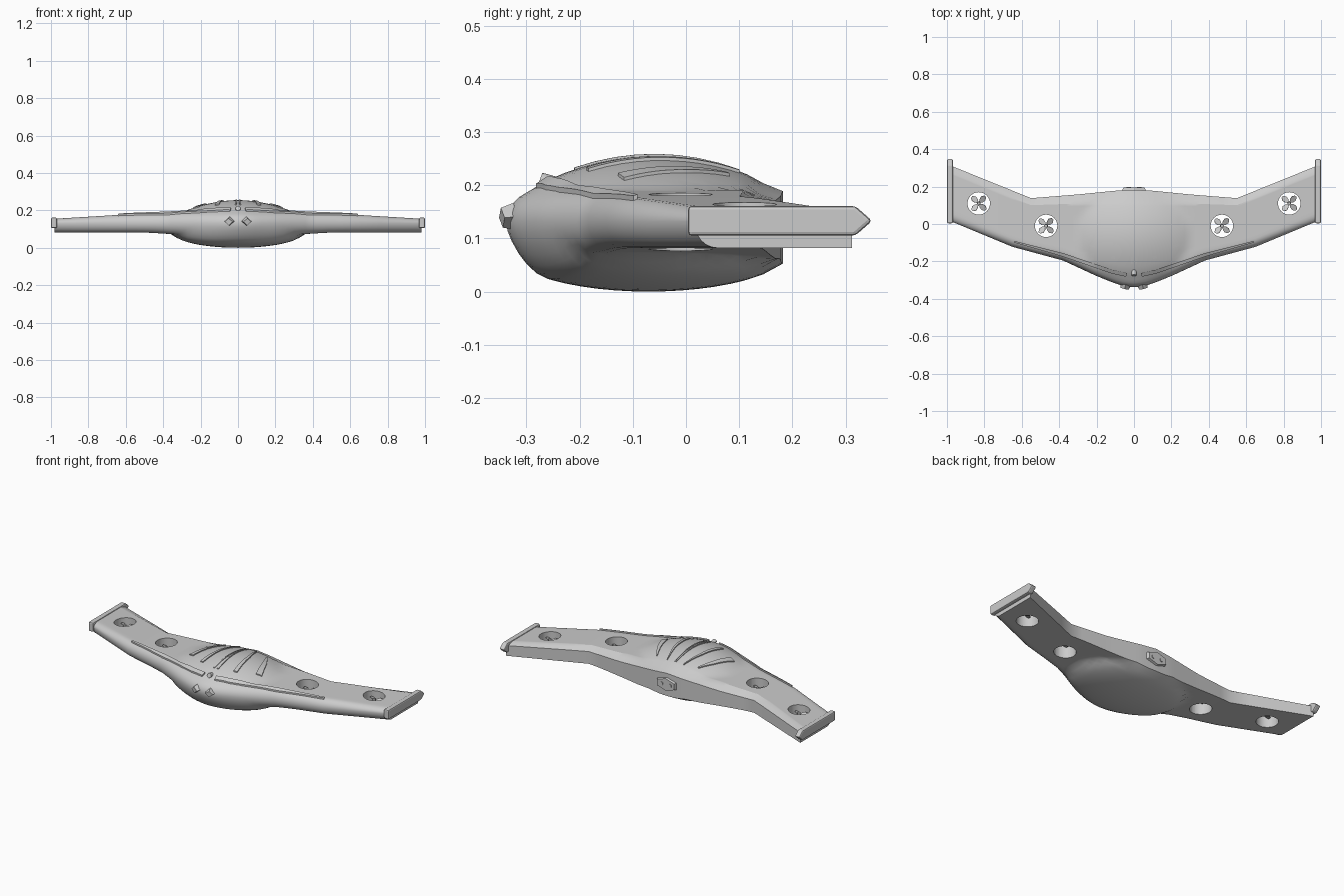
import bpy, bmesh
from math import sqrt, pi, cos, sin, hypot, radians
from mathutils import Matrix

if "Cube" in bpy.data.objects:
    bpy.data.objects.remove(bpy.data.objects["Cube"])

ZMID = 0.132


def lerp(table, x):
    x = abs(x)
    for (x0, a), (x1, b) in zip(table, table[1:]):
        if x <= x1:
            return a + (b - a) * (x - x0) / (x1 - x0)
    return table[-1][1]


# Planform and thickness curves along the span
LEAD = [(0, -.338), (.05, -.333), (.1, -.318), (.2, -.278), (.38, -.195), (.65, -.122), (.98, .015)]
TRAIL = [(0, .182), (.1, .178), (.3, .158), (.55, .138), (.98, .312)]
TOP = [(0, .195), (.3, .19), (.65, .175), (.98, .155)]
BOT = [(0, .062), (.2, .062), (.4, .076), (.65, .09), (.98, .112)]


def nose(u):
    return sqrt(max(0, 1 - (1 - u / .15) ** 2)) if u < .15 else 1


def chord_u(x, y):
    a, b = lerp(LEAD, x), lerp(TRAIL, x)
    return min(1, max(0, (y - a) / (b - a)))


def top_z(x, y):
    u = chord_u(x, y)
    z = lerp(TOP, x) + .06 * max(0, 1 - (x / .3) ** 2 - ((y + .06) / .23) ** 2)
    drop = .5 * max(0, (u - .87) / .13) * min(1, .2 + abs(x) / .4)
    return ZMID + (z - ZMID) * nose(u) * (1 - drop)


def bottom_z(x, y):
    bulge = .082 - .082 * sqrt(max(0, 1 - (x / .35) ** 2 - ((y + .07) / .27) ** 2))
    return ZMID - (ZMID - min(lerp(BOT, x), bulge)) * nose(chord_u(x, y))


def make(name, verts, faces, smooth=None):
    me = bpy.data.meshes.new(name)
    me.from_pydata(verts, [], faces)
    bm = bmesh.new()
    bm.from_mesh(me)
    bmesh.ops.remove_doubles(bm, verts=bm.verts, dist=1e-5)
    bmesh.ops.recalc_face_normals(bm, faces=bm.faces)
    bm.to_mesh(me)
    bm.free()
    ob = bpy.data.objects.new(name, me)
    bpy.context.collection.objects.link(ob)
    if smooth:
        shade(ob, smooth)
    return ob


def activate(ob):
    bpy.ops.object.select_all(action='DESELECT')
    ob.select_set(True)
    bpy.context.view_layer.objects.active = ob


def shade(ob, angle):
    activate(ob)
    bpy.ops.object.shade_smooth_by_angle(angle=radians(angle))


def loft(name, rings, smooth=None):
    n = len(rings[0])
    faces = [(i * n + j, i * n + (j + 1) % n, (i + 1) * n + (j + 1) % n, (i + 1) * n + j)
             for i in range(len(rings) - 1) for j in range(n)]
    faces += [tuple(range(n)), tuple(range((len(rings) - 1) * n, len(rings) * n))]
    return make(name, [v for r in rings for v in r], faces, smooth)


def prism(name, n, r1, r2, depth, matrix):
    bm = bmesh.new()
    bmesh.ops.create_cone(bm, cap_ends=True, segments=n, radius1=r1, radius2=r2, depth=depth, matrix=matrix)
    me = bpy.data.meshes.new(name)
    bm.to_mesh(me)
    bm.free()
    ob = bpy.data.objects.new(name, me)
    bpy.context.collection.objects.link(ob)
    return ob


# Blended wing body, lofted from tip to tip
half = [i * .03 for i in range(1, 13)] + [.38, .42, .48, .55, .65, .76, .87, .98]
us = [0, .005, .02, .045, .075, .11, .15] + [.15 + .06 * i for i in range(1, 12)] + [.84, .87, .93, 1]
us = sorted(set(us))
rings = []
for x in [-h for h in reversed(half)] + [0] + half:
    a, b = lerp(LEAD, x), lerp(TRAIL, x)
    ys = [a + (b - a) * u for u in us]
    rings.append([(x, y, top_z(x, y)) for y in ys] + [(x, y, bottom_z(x, y)) for y in reversed(ys[1:])])
body = loft("wing_body", rings)

# Round fan openings cut through the wings
FANS = [(s * x, y) for s in (-1, 1) for x, y in ((.47, -.01), (.83, .11))]
for x, y in FANS:
    cutter = prism("fan_cutter", 32, .06, .06, .6, Matrix.Translation((x, y, .13)))
    cutter.hide_render = True
    mod = body.modifiers.new("fan_hole", 'BOOLEAN')
    mod.object, mod.operation, mod.solver = cutter, 'DIFFERENCE', 'EXACT'
    activate(body)
    bpy.ops.object.modifier_apply(modifier=mod.name)
    bpy.data.objects.remove(cutter)
shade(body, 30)

# Four-bladed fans with hubs
LEAF = [(.004, 0), (.018, .013), (.036, .018), (.05, .009), (.052, -.004), (.036, -.016), (.018, -.012)]
for x, y in FANS:
    z = (top_z(x, y) + bottom_z(x, y)) / 2 + .01
    prism("fan_hub", 16, .01, .008, .03, Matrix.Translation((x, y, z)))
    verts, faces = [], []
    for k in range(4):
        m = (Matrix.Translation((x, y, z)) @ Matrix.Rotation(pi / 4 + k * pi / 2, 4, 'Z')
             @ Matrix.Rotation(radians(25), 4, 'X'))
        faces.append(tuple(range(len(verts), len(verts) + len(LEAF))))
        verts += [m @ Matrix.Translation((a, b, 0)).translation for a, b in LEAF]
    blades = make("fan_blades", verts, faces)
    blades.modifiers.new("thickness", 'SOLIDIFY').thickness = .003


# Raised strips that follow the upper surface: path points are (x, y, width)
def strip(name, path, h, side=1):
    pts = []
    for p, q in zip(path, path[1:]):
        pts += [[p[k] + (q[k] - p[k]) * i / 8 for k in range(3)] for i in range(8)]
    pts.append(list(path[-1]))
    rings = []
    for i, (x, y, w) in enumerate(pts):
        p, q = pts[max(0, i - 1)], pts[min(len(pts) - 1, i + 1)]
        dx, dy = q[0] - p[0], q[1] - p[1]
        n = hypot(dx, dy)
        ox, oy = -dy / n * w / 2, dx / n * w / 2
        l, r = (x + ox, y + oy), (x - ox, y - oy)
        zl, zr = top_z(*l), top_z(*r)
        rings.append([(side * l[0], l[1], zl - .008), (side * l[0], l[1], zl + h),
                      (side * r[0], r[1], zr + h), (side * r[0], r[1], zr - .008)])
    loft(name, rings, 30)


for s in (-1, 1):
    strip("outer_rib", [(.138, .08, .006), (.18, 0, .022), (.225, -.122, .034)], .006, s)
    strip("inner_rib", [(.055, .1, .004), (.088, -.02, .014), (.112, -.185, .022)], .006, s)
    strip("leading_edge_strip", [(.04, -.272, .02), (.12, -.254, .02), (.38, -.165, .018), (.64, -.095, .008)], .009, s)
    strip("spine_strip", [(.004, .1, .002), (.012, -.21, .01)], .004, s)

    # Upright wing tip plate with a pointed tail
    prof = [(.004, .105), (.318, .105), (.35, .133), (.318, .161), (.004, .161)]
    tip = loft("wing_tip_plate", [[(s * x, y, z) for y, z in prof] for x in (.968, 1.0)])
    bev = tip.modifiers.new("bevel", 'BEVEL')
    bev.width, bev.segments = .007, 2

    # Diamond front sensors
    prism("front_sensor", 4, .03, .022, .025,
          Matrix.Translation((s * .047, -.334, .14)) @ Matrix.Rotation(s * radians(14), 4, 'Z')
          @ Matrix.Rotation(radians(96), 4, 'X') @ Matrix.Diagonal((1, .85, 1, 1)))

    # Rear exhaust ports
    prism("rear_port", 12, .012, .012, .012,
          Matrix.Translation((s * .028, .192, .125)) @ Matrix.Rotation(pi / 2, 4, 'X'))

# Hexagonal rear plate and small nose camera
prism("rear_plate", 6, .066, .075, .02, Matrix.Translation((0, .184, .125)) @ Matrix.Rotation(pi / 2, 4, 'X')
      @ Matrix.Rotation(pi / 6 * 0, 4, 'Z') @ Matrix.Diagonal((.5, 1.1, 1, 1)) @ Matrix.Rotation(0, 4, 'Z')
      @ Matrix.Diagonal((2.0, .5, 1, 1)))
cam = prism("nose_camera", 16, .016, .013, .035,
            Matrix.Translation((0, -.258, .205)) @ Matrix.Rotation(radians(70), 4, 'X'))
shade(cam, 30)
